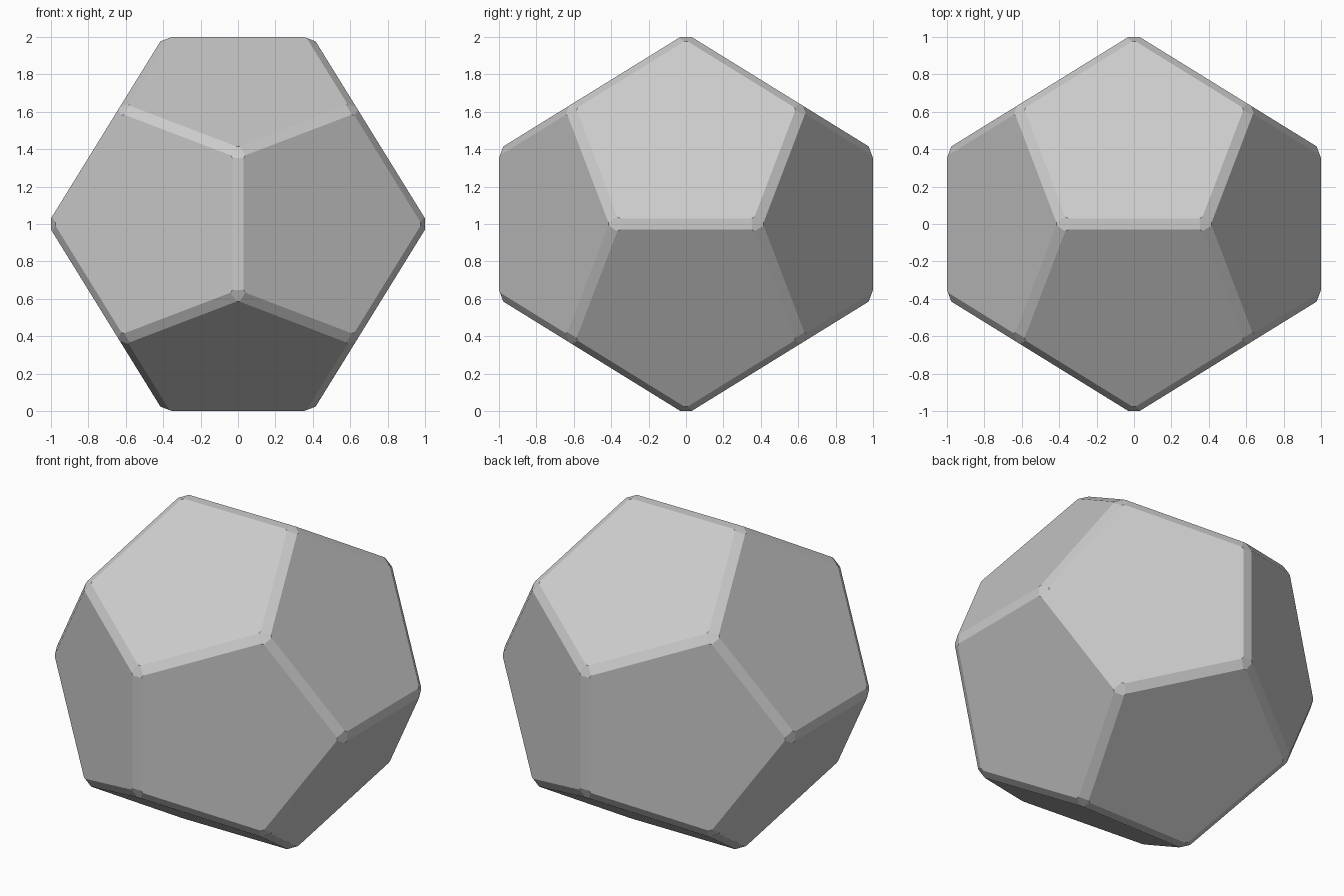
import bpy, bmesh
from math import sqrt
from mathutils import Vector

if "Cube" in bpy.data.objects:
    bpy.data.objects.remove(bpy.data.objects["Cube"])

PHI = (1 + sqrt(5)) / 2
WIDTH = 0.035                               # bevel width on each face
SCALE = (1 + 0.5257 * WIDTH) / PHI          # bevelled edges end at distance 1

# Corners of a regular dodecahedron: a cube plus three crossed rectangles
signs = (-1, 1)
corners = [Vector((a, b, c)) for a in signs for b in signs for c in signs]
for a in signs:
    for b in signs:
        corners += [Vector((a / PHI, 0, b * PHI)),
                    Vector((a * PHI, b / PHI, 0)),
                    Vector((0, a * PHI, b / PHI))]
corners = [v * SCALE for v in corners]

bm = bmesh.new()
for v in corners:
    bm.verts.new(v)
bmesh.ops.convex_hull(bm, input=bm.verts[:])
bmesh.ops.dissolve_limit(bm, angle_limit=0.02, verts=bm.verts[:], edges=bm.edges[:])

# Flat chamfer along every edge
bmesh.ops.bevel(bm, geom=bm.edges[:], offset=WIDTH, offset_type='OFFSET',
                segments=1, profile=0.5, affect='EDGES')

# Cut each corner flat, leaving a small six-sided facet
for v in corners:
    n = v.normalized()
    bmesh.ops.bisect_plane(bm, geom=bm.verts[:] + bm.edges[:] + bm.faces[:],
                           plane_co=n * 1.060, plane_no=n, clear_outer=True)
    bmesh.ops.holes_fill(bm, edges=[e for e in bm.edges if e.is_boundary], sides=0)

bmesh.ops.recalc_face_normals(bm, faces=bm.faces[:])
bmesh.ops.translate(bm, verts=bm.verts[:], vec=(0, 0, 1))

mesh = bpy.data.meshes.new("bevelled_dodecahedron")
bm.to_mesh(mesh)
bm.free()
obj = bpy.data.objects.new("bevelled_dodecahedron", mesh)
bpy.context.collection.objects.link(obj)
